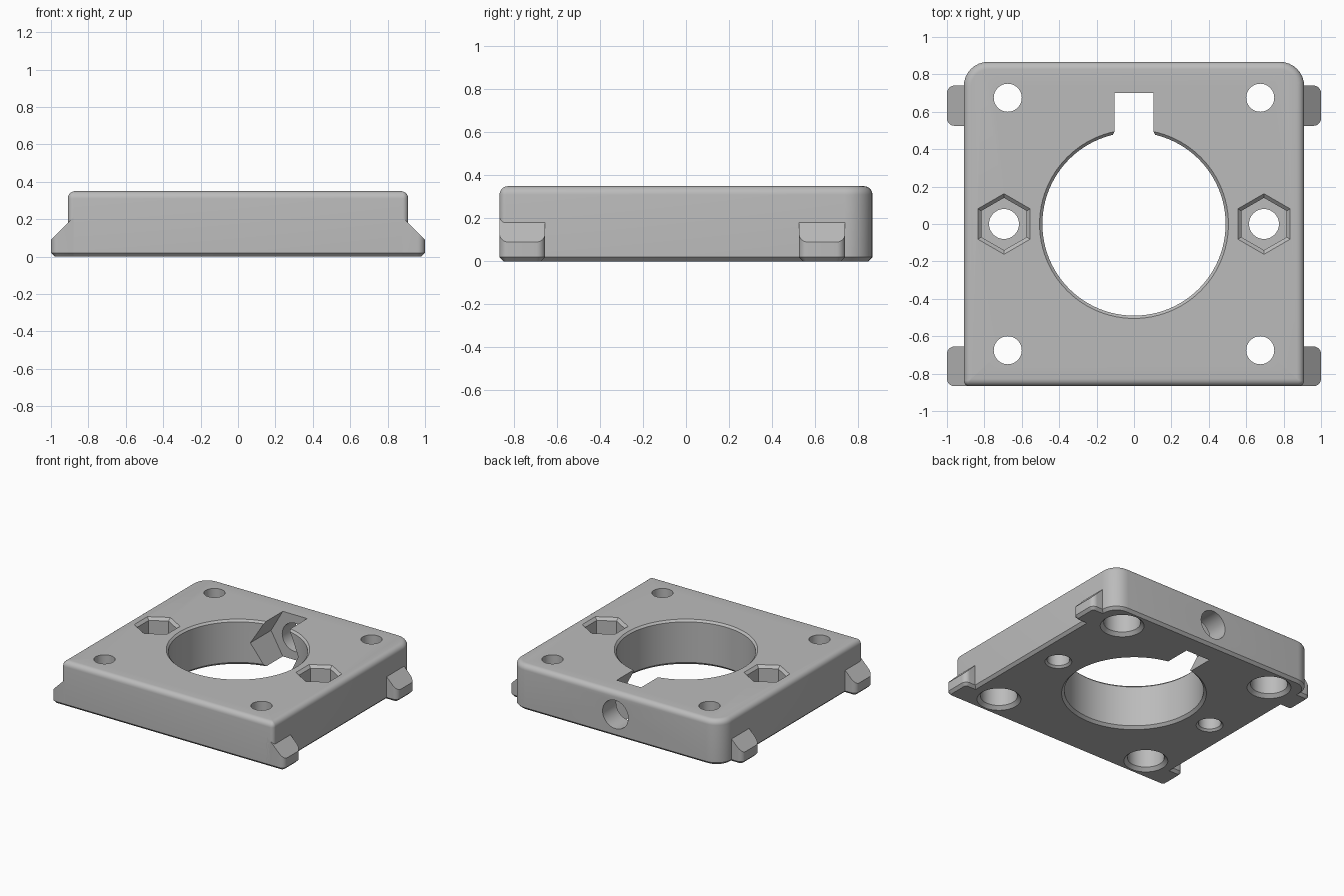
import bpy, bmesh, math
from mathutils import Matrix

cube = bpy.data.objects.get("Cube")
if cube:
    bpy.data.objects.remove(cube, do_unlink=True)

grey = bpy.data.materials.new("light grey")
grey.use_nodes = True
colour = (0.5, 0.5, 0.5, 1)
grey.diffuse_color = colour
grey.node_tree.nodes["Principled BSDF"].inputs["Base Color"].default_value = colour

HEIGHT, CHAMFER, FILLET = 0.35, 0.02, 0.04


def loft(name, rings, bisect=None):
    """Closed solid through a stack of equal-length point rings."""
    bm = bmesh.new()
    loops = [[bm.verts.new(p) for p in ring] for ring in rings]
    n = len(loops[0])
    for a, b in zip(loops, loops[1:]):
        for i in range(n):
            j = (i + 1) % n
            bm.faces.new((a[i], a[j], b[j], b[i]))
    bm.faces.new(loops[0][::-1])
    bm.faces.new(loops[-1])
    if bisect:
        cut = bmesh.ops.bisect_plane(bm, geom=bm.verts[:] + bm.edges[:] + bm.faces[:],
                                     plane_co=bisect[0], plane_no=bisect[1], clear_outer=True)
        edges = [e for e in cut["geom_cut"] if isinstance(e, bmesh.types.BMEdge)]
        bmesh.ops.contextual_create(bm, geom=edges)
    bmesh.ops.recalc_face_normals(bm, faces=bm.faces)
    mesh = bpy.data.meshes.new(name)
    bm.to_mesh(mesh)
    bm.free()
    mesh.materials.append(grey)
    obj = bpy.data.objects.new(name, mesh)
    bpy.context.collection.objects.link(obj)
    return obj


def rounded_rect(x0, x1, y0, y1, radii, inset, z, steps=8):
    """Rounded rectangle; radii run anticlockwise from the +x +y corner."""
    x0, x1, y0, y1 = x0 + inset, x1 - inset, y0 + inset, y1 - inset
    corners = ((x1, y1, -1, -1), (x0, y1, 1, -1), (x0, y0, 1, 1), (x1, y0, -1, 1))
    points = []
    for k, ((x, y, sx, sy), r) in enumerate(zip(corners, radii)):
        r = max(r - inset, 0.004)
        for s in range(steps + 1):
            a = (k + s / steps) * math.pi / 2
            points.append((x + sx * r + r * math.cos(a), y + sy * r + r * math.sin(a), z))
    return points


def turned(name, profile, sides, matrix=Matrix(), start=0.0):
    """Solid with regular polygon sections from (radius, height) pairs."""
    rings = []
    for r, z in profile:
        angles = [start + 2 * math.pi * i / sides for i in range(sides)]
        rings.append([matrix @ Matrix.Translation((r * math.cos(a), r * math.sin(a), z)).translation
                      for a in angles])
    return loft(name, rings)


# Plate: chamfered underside, filleted top, wide radius on the rear corners
layers = [(CHAMFER, 0), (0, CHAMFER)]
for s in range(7):
    a = s / 6 * math.pi / 2
    layers.append((FILLET * (1 - math.cos(a)), HEIGHT - FILLET + FILLET * math.sin(a)))
plate = loft("mounting_plate", [rounded_rect(-0.91, 0.91, -0.867, 0.867, (0.13, 0.13, 0.03, 0.03), i, z)
                                for i, z in layers])

cutters = []
TOP, LOW = HEIGHT + 0.01, -0.01

# Central bore, chamfered at both ends
cutters.append(turned("bore_cutter", [(0.52, LOW), (0.49, 0.02), (0.49, HEIGHT - 0.015), (0.515, TOP)], 96))

# Corner screw holes, counterbored from below
for x in (-0.675, 0.675):
    for y in (-0.675, 0.675):
        cutters.append(turned("corner_hole_cutter",
                              [(0.165, LOW), (0.13, 0.025), (0.13, 0.2), (0.075, 0.2), (0.075, TOP)],
                              40, Matrix.Translation((x, y, 0))))

# Side holes with hexagonal nut pockets from above
for x in (-0.695, 0.695):
    place = Matrix.Translation((x, 0, 0))
    cutters.append(turned("side_hole_cutter", [(0.105, LOW), (0.08, 0.015), (0.08, 0.3)], 40, place))
    cutters.append(turned("nut_pocket_cutter", [(0.14, 0.18), (0.14, HEIGHT - 0.02), (0.173, TOP)],
                          6, place, math.pi / 6))

# Rear hexagonal nut slot and its screw hole, both along y
along_y = Matrix.Translation((0, 0, HEIGHT / 2)) @ Matrix.Rotation(-math.pi / 2, 4, "X")
cutters.append(turned("nut_slot_cutter", [(0.206, 0.3), (0.206, 0.7)], 6, along_y))
cutters.append(turned("rear_hole_cutter", [(0.11, 0.6), (0.11, 1)], 40, along_y))

bpy.context.view_layer.objects.active = plate
for cutter in cutters:
    cutter.hide_render = True
    mod = plate.modifiers.new("cut", "BOOLEAN")
    mod.operation, mod.solver, mod.object = "DIFFERENCE", "EXACT", cutter
    bpy.ops.object.modifier_apply(modifier=mod.name)
    bpy.data.objects.remove(cutter, do_unlink=True)

# Side tabs with a sloping top
parts = [plate]
for side, x0, x1 in (("left", 0.85, 1), ("right", -1, -0.85)):
    radii = (0.04, 0, 0, 0.04) if x0 > 0 else (0, 0.04, 0.04, 0)
    sign = 1 if x0 > 0 else -1
    for end, y0, y1 in (("front", -0.867, -0.655), ("rear", 0.525, 0.74)):
        rings = [rounded_rect(x0, x1, y0, y1, radii, i, z)
                 for i, z in ((CHAMFER, 0), (0, CHAMFER), (0, 0.3))]
        parts.append(loft(f"{end}_{side}_tab", rings, ((sign, 0, 0.09), (sign, 0, 1))))

bpy.ops.object.select_all(action="DESELECT")
for part in parts:
    part.select_set(True)
bpy.ops.object.shade_smooth_by_angle(angle=math.radians(30))
